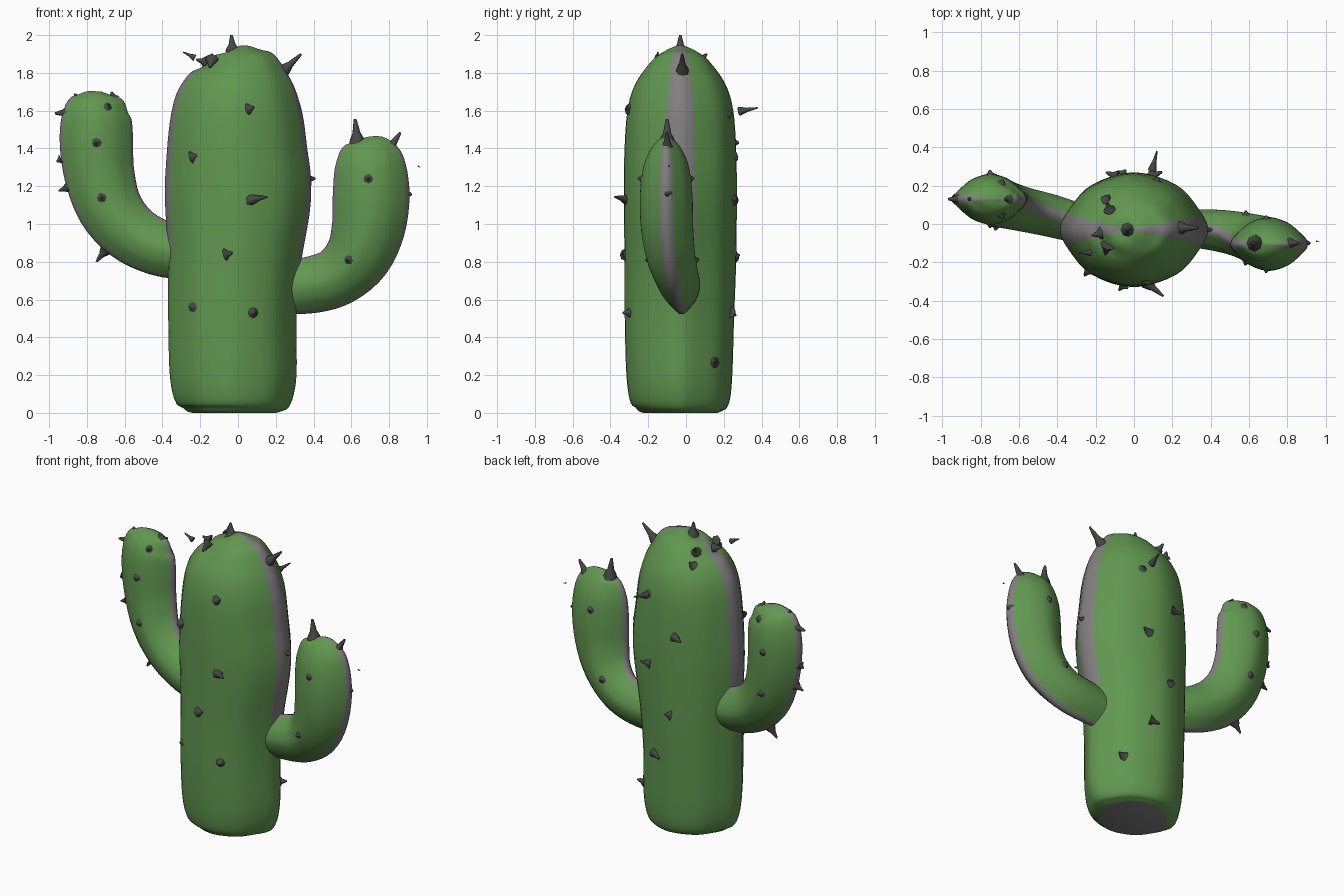
import bpy, bmesh, math
from mathutils import Vector
from mathutils.bvhtree import BVHTree

if "Cube" in bpy.data.objects:
    bpy.data.objects.remove(bpy.data.objects["Cube"])


def material(name, rgb):
    m = bpy.data.materials.new(name)
    m.diffuse_color = (*rgb, 1)
    m.use_nodes = True
    m.node_tree.nodes["Principled BSDF"].inputs["Base Color"].default_value = m.diffuse_color
    return m


GREEN = material("green_skin", (0.12, 0.31, 0.08))
GREY = material("grey_ridge", (0.22, 0.21, 0.21))
DARK = material("dark_spine", (0.06, 0.065, 0.06))
SEG = 48


def finish(name, bm, mats):
    bmesh.ops.recalc_face_normals(bm, faces=bm.faces)
    me = bpy.data.meshes.new(name)
    tree = BVHTree.FromBMesh(bm)
    bm.to_mesh(me)
    bm.free()
    for m in mats:
        me.materials.append(m)
    ob = bpy.data.objects.new(name, me)
    bpy.context.collection.objects.link(ob)
    bpy.context.view_layer.objects.active = ob
    ob.select_set(True)
    bpy.ops.object.shade_smooth_by_angle(angle=math.radians(50))
    ob.select_set(False)
    return tree


def catmull(keys, steps):
    out = []
    n = len(keys)
    for i in range(n - 1):
        quad = [keys[max(i - 1, 0)], keys[i], keys[i + 1], keys[min(i + 2, n - 1)]]
        for s in range(steps):
            t = s / steps
            out.append([0.5 * (2 * b + (c - a) * t + (2 * a - 5 * b + 4 * c - d) * t * t
                               + (3 * b - a - 3 * c + d) * t ** 3)
                        for a, b, c, d in zip(*quad)])
    return out + [list(keys[-1])]


def loft(name, keys, ridge, sharp, grey_from):
    """Skin of rings; each key is x, y, z, half width, half depth."""
    rows = catmull(keys, 4)
    pts = [Vector(r[:3]) for r in rows]
    bm = bmesh.new()
    rings = []
    for i, r in enumerate(rows):
        t = (pts[min(i + 1, len(pts) - 1)] - pts[max(i - 1, 0)]).normalized()
        u = Vector((0, 1, 0)).cross(t).normalized()
        v = t.cross(u)
        ru, rv = max(r[3], 0.002), max(r[4], 0.002)
        ring = []
        for k in range(SEG):
            a = math.tau * k / SEG
            c, s = math.cos(a), math.sin(a)
            flute = 1 + 0.008 * math.cos(8 * a)
            w = c * (1 - ridge) * flute + ridge * math.copysign(abs(c) ** sharp, c)
            ring.append(bm.verts.new(pts[i] + u * ru * w + v * rv * s * flute))
        rings.append(ring)
    for lo, hi in zip(rings, rings[1:]):
        for k in range(SEG):
            j = (k + 1) % SEG
            f = bm.faces.new((lo[k], lo[j], hi[j], hi[k]))
            side = abs(math.cos(math.tau * (k + 0.5) / SEG))
            if side > 0.96 and lo[0].co.z > grey_from:
                f.material_index = 1
    bm.faces.new(rings[0][::-1]).material_index = 1
    bm.faces.new(rings[-1])
    return finish(name, bm, [GREEN, GREY])


# Trunk
trunk = loft("trunk", [
    (-.02, -.03, 0, .22, .195), (-.02, -.03, .015, .26, .225), (-.02, -.03, .06, .305, .26),
    (-.025, -.035, .2, .333, .278), (-.03, -.035, .5, .337, .287), (-.02, -.03, .8, .35, .293),
    (0, -.03, 1.15, .385, .297), (-.005, -.03, 1.4, .368, .293), (-.005, -.03, 1.6, .342, .278),
    (0, -.03, 1.73, .298, .242), (0, -.03, 1.83, .23, .178), (-.01, -.03, 1.89, .155, .118),
    (-.015, -.03, 1.92, .085, .065), (-.02, -.03, 1.932, 0, 0)], .08, 14, .75)

# Bent arms
left_arm = loft("left_arm", [
    (-.25, -.01, .84, .14, .1), (-.42, .04, .875, .148, .11), (-.57, .075, .955, .158, .115),
    (-.68, .105, 1.09, .172, .125), (-.735, .125, 1.27, .185, .13), (-.75, .13, 1.45, .193, .13),
    (-.745, .13, 1.58, .18, .115), (-.73, .13, 1.65, .14, .08), (-.725, .13, 1.685, .09, .045),
    (-.722, .13, 1.7, 0, 0)], .2, 8, .5)
right_arm = loft("right_arm", [
    (.22, -.02, .66, .14, .09), (.4, -.03, .68, .15, .105), (.53, -.05, .725, .157, .115),
    (.635, -.08, .83, .175, .128), (.69, -.1, .98, .193, .137), (.705, -.105, 1.15, .202, .138),
    (.7, -.105, 1.3, .188, .12), (.69, -.105, 1.39, .155, .085), (.685, -.105, 1.44, .1, .045),
    (.68, -.105, 1.46, 0, 0)], .2, 8, .5)

# Spines: cones with flared feet
spines = bmesh.new()


def spine(base, tip, r=.022):
    base, tip = Vector(base), Vector(tip)
    axis = tip - base
    u = axis.orthogonal().normalized()
    v = axis.normalized().cross(u)
    rings = []
    for t, w in ((-.25, 1.3), (.05, 1), (.3, .6), (.65, .42), (1, .2)):
        rings.append([spines.verts.new(base + axis * t + (u * math.cos(a) + v * math.sin(a)) * r * w)
                      for a in (math.tau * k / 8 for k in range(8))])
    for lo, hi in zip(rings, rings[1:]):
        for k in range(8):
            spines.faces.new((lo[k], lo[k - 1], hi[k - 1], hi[k]))
    spines.faces.new(rings[0])
    spines.faces.new(rings[-1])


def surface_spine(tree, x, z, side, length=.02, lean=0, r=.022):
    """Spine on the front (-1) or back (1) of a part, leaning sideways."""
    hit, normal, _, _ = tree.ray_cast(Vector((x, side * 2, z)), Vector((0, -side, 0)))
    if hit:
        spine(hit, hit + normal * length + Vector((lean, 0, lean * .25)), r)


# Trunk spines, front then back
for x, z, length, lean in ((.06, 1.61, .015, .02), (-.24, 1.355, .015, .04), (.08, 1.13, .06, .06),
                           (-.06, .84, .012, .03), (-.24, .56, .015, 0), (.08, .53, .035, 0)):
    surface_spine(trunk, x, z, -1, length, lean, .026)
for x, z, length, lean in ((-.14, 1.8, .03, .02), (.12, 1.58, .02, 0), (-.1, 1.35, .02, -.04),
                           (.1, 1.13, .02, .04), (-.06, .83, .02, .02), (.06, .53, .025, -.05),
                           (.21, .27, .015, .03)):
    surface_spine(trunk, x, z, 1, length, lean, .026)

# Arm spines, front and back
for side in (-1, 1):
    for x, z in ((-.75, 1.43), (-.72, 1.14), (-.69, 1.62)):
        surface_spine(left_arm, x, z, side)
    for x, z in ((.69, 1.24), (.585, .81)):
        surface_spine(right_arm, x, z, side)

# Crown and outline spines, including the loose ones
for base, tip, r in (
        ((-.03, -.03, 1.93), (-.035, -.03, 2), .03), ((.25, -.02, 1.82), (.335, -.02, 1.9), .03),
        ((-.14, -.12, 1.86), (-.15, -.16, 1.83), .03), ((-.13, .08, 1.87), (-.14, .11, 1.9), .025),
        ((-.18, -.05, 1.86), (-.22, -.06, 1.87), .025), ((-.24, -.15, 1.885), (-.29, -.15, 1.91), .014),
        ((.1, .3, 1.6), (.12, .38, 1.615), .018), ((.375, -.03, 1.24), (.41, -.03, 1.24), .025),
        ((.63, -.1, 1.45), (.62, -.1, 1.555), .035), ((.81, -.1, 1.41), (.86, -.1, 1.485), .03),
        ((.895, -.1, 1.16), (.92, -.1, 1.155), .025), ((.955, -.09, 1.305), (.967, -.09, 1.3), .004),
        ((-.91, .13, 1.59), (-.97, .13, 1.585), .028), ((-.84, .13, 1.65), (-.865, .13, 1.69), .028),
        ((-.94, .13, 1.34), (-.96, .13, 1.33), .022), ((-.91, .12, 1.19), (-.95, .12, 1.175), .022),
        ((-.71, .11, .85), (-.75, .11, .8), .025), ((-.66, .13, 1.67), (-.67, .13, 1.7), .025)):
    spine(base, tip, r)
finish("spines", spines, [DARK])
